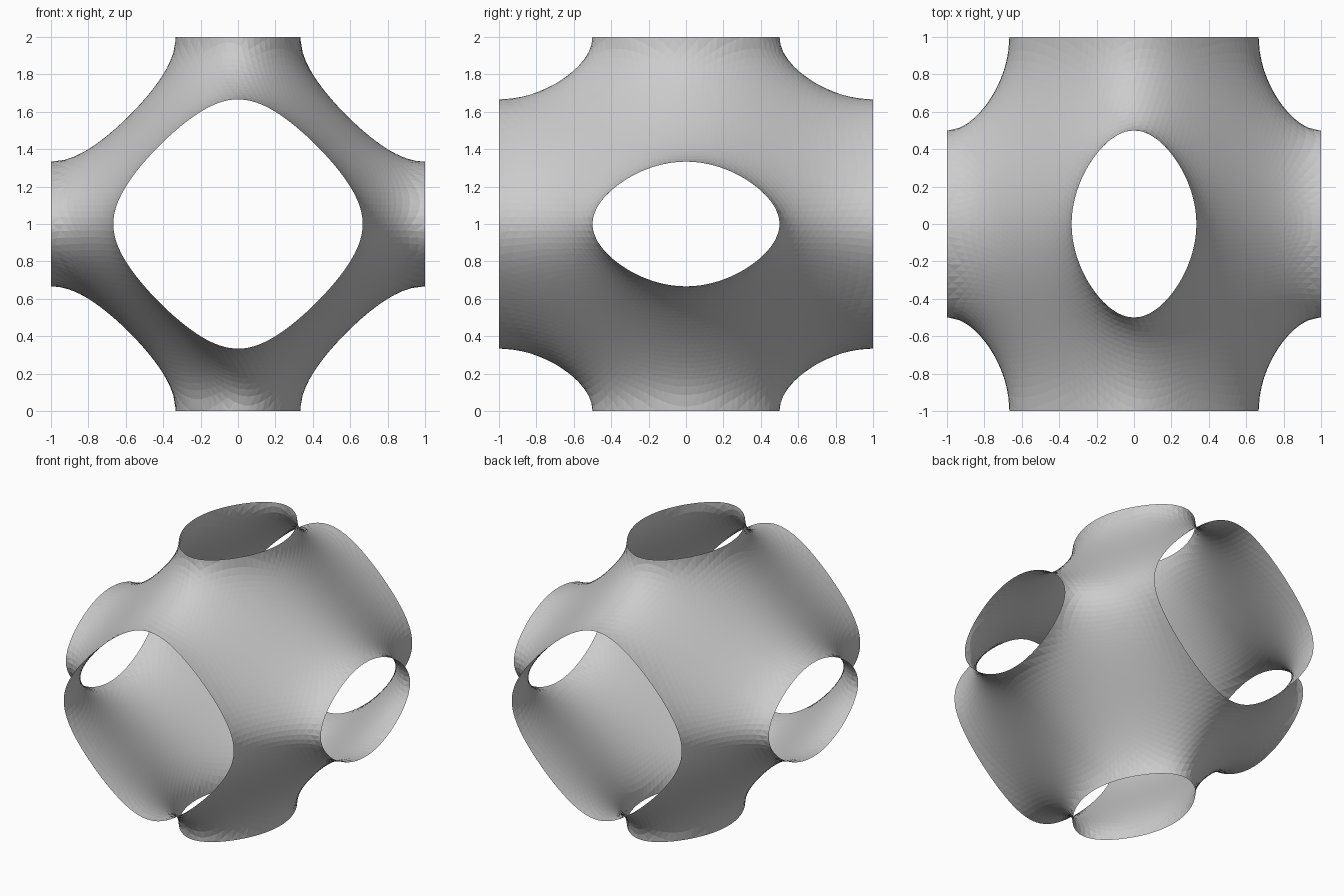
import bpy, bmesh, math
from mathutils import Vector

if "Cube" in bpy.data.objects:
    bpy.data.objects.remove(bpy.data.objects["Cube"])

PI = math.pi
WEIGHTS = (2.0, 1.0, 2.0)   # stretch of the periodic surface along x, y, z


def wave(v):
    # Cosine inside the unit cell, steadily falling outside so the blank closes
    v = abs(v)
    return math.cos(PI * v) if v <= 1 else -1 - 3 * (v - 1)


def field(p):
    return sum(w * wave(c) for w, c in zip(WEIGHTS, p))


def cast(direction):
    # Distance along a ray from the centre to the surface
    lo, hi = 0.0, 4.0
    for _ in range(40):
        mid = (lo + hi) / 2
        if field(direction * mid) > 0:
            lo = mid
        else:
            hi = mid
    return direction * lo


def relax(p):
    # Pull a point exactly onto the surface; points on cell walls stay there
    for _ in range(4):
        f = sum(w * math.cos(PI * c) for w, c in zip(WEIGHTS, p))
        g = Vector([-w * PI * math.sin(PI * c) for w, c in zip(WEIGHTS, p)])
        if g.length_squared < 1e-6:
            break
        p = p - g * (f / g.length_squared)
    return p


# Closed blank: sphere cast onto the surface
bm = bmesh.new()
bmesh.ops.create_icosphere(bm, subdivisions=6, radius=1.0)
for v in bm.verts:
    v.co = cast(v.co.normalized())

# Trim at the six cell walls to open the necks
for axis in range(3):
    for sign in (-1, 1):
        n = Vector((0, 0, 0))
        n[axis] = sign
        bmesh.ops.bisect_plane(bm, geom=bm.verts[:] + bm.edges[:] + bm.faces[:],
                               dist=1e-5, plane_co=n, plane_no=n, clear_outer=True)

for v in bm.verts:
    v.co = relax(v.co)
bmesh.ops.remove_doubles(bm, verts=bm.verts[:], dist=0.0005)
bmesh.ops.triangulate(bm, faces=bm.faces[:])
bmesh.ops.translate(bm, verts=bm.verts[:], vec=(0, 0, 1))

mesh = bpy.data.meshes.new("periodic_surface")
bm.to_mesh(mesh)
bm.free()
obj = bpy.data.objects.new("periodic_surface", mesh)
bpy.context.collection.objects.link(obj)

# Single light grey
grey = bpy.data.materials.new("light grey")
grey.diffuse_color = (0.6, 0.6, 0.6, 1)
grey.use_nodes = True
grey.node_tree.nodes["Principled BSDF"].inputs["Base Color"].default_value = grey.diffuse_color
mesh.materials.append(grey)
